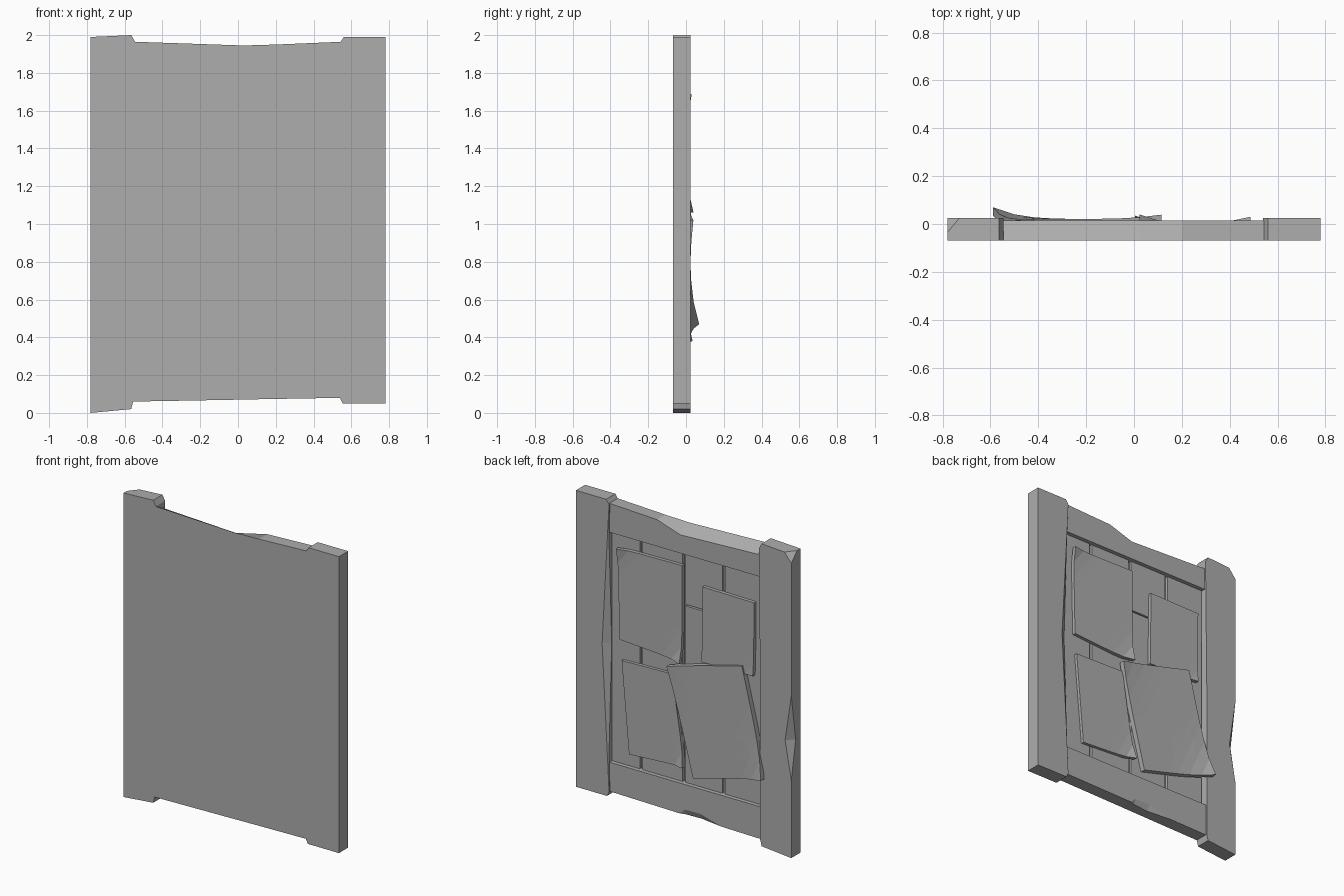
import bpy
import bmesh

cube = bpy.data.objects.get("Cube")
if cube:
    bpy.data.objects.remove(cube)

GREY = (0.42, 0.42, 0.42, 1)
grey = bpy.data.materials.new("mid grey")
grey.use_nodes = True
grey.diffuse_color = GREY
grey.node_tree.nodes["Principled BSDF"].inputs["Base Color"].default_value = GREY

FRONT, BACK, RAIL_BACK = -0.07, 0.025, 0.015
INNER, OUTER = 0.555, 0.78
FLOOR = -0.03
LOW, HIGH = 0.27, 1.775


def finish(bm, name):
    bmesh.ops.remove_doubles(bm, verts=bm.verts, dist=0.0005)
    bmesh.ops.recalc_face_normals(bm, faces=bm.faces)
    mesh = bpy.data.meshes.new(name)
    bm.to_mesh(mesh)
    bm.free()
    mesh.materials.append(grey)
    obj = bpy.data.objects.new(name, mesh)
    bpy.context.collection.objects.link(obj)


def loft(name, rings):
    """Skin a closed solid through rings with equal point counts."""
    bm = bmesh.new()
    loops = [[bm.verts.new(p) for p in ring] for ring in rings]
    n = len(loops[0])
    for a, b in zip(loops, loops[1:]):
        for i in range(n):
            bm.faces.new((a[i], a[(i + 1) % n], b[(i + 1) % n], b[i]))
    bm.faces.new(loops[0])
    bm.faces.new(loops[-1])
    finish(bm, name)


def box(name, x0, x1, y0, y1, z0, z1):
    loft(name, [[(x0, y0, z), (x1, y0, z), (x1, y1, z), (x0, y1, z)] for z in (z0, z1)])


def rail(name, stations):
    """Each station: x, bottom, front top, back top, chip height and depth."""
    loft(name, [[(x, FRONT, b), (x, FRONT, tf), (x, RAIL_BACK, tb),
                 (x, RAIL_BACK, b + h), (x, RAIL_BACK - d, b)]
                for x, b, tf, tb, h, d in stations])


# Right post: chipped outer edge and top corner, slanted ends
def right_ring(z, z_in, width, depth, inner=-INNER):
    return [(-OUTER, FRONT, z), (inner, FRONT, z_in), (inner, BACK, z_in),
            (-OUTER + width, BACK, z), (-OUTER, BACK - depth, z)]


loft("right_post", [
    right_ring(0.0, 0.02, 0, 0, -0.565), right_ring(0.05, 0.06, 0, 0),
    right_ring(0.51, 0.51, 0, 0), right_ring(0.76, 0.76, 0.045, 0.045),
    right_ring(1.06, 1.06, 0, 0), right_ring(1.93, 1.965, 0, 0, -0.545),
    right_ring(1.99, 2.0, 0.05, 0.06, -0.565)])


# Left post: inner back edge worn away along the middle
def left_ring(z, inner, width, depth):
    return [(OUTER, FRONT, z), (OUTER, BACK, z), (inner + width, BACK, z),
            (inner, BACK - depth, z), (inner, FRONT, z)]


loft("left_post", [
    left_ring(0.05, 0.555, 0, 0), left_ring(0.08, 0.54, 0, 0),
    left_ring(0.28, 0.545, 0.005, 0.005), left_ring(1.04, 0.545, 0.045, 0.035),
    left_ring(1.78, 0.545, 0.005, 0.005), left_ring(1.96, 0.54, 0, 0),
    left_ring(1.99, 0.56, 0, 0)])

# Rails between the posts, with worn outer edges
rail("top_rail", [
    (-INNER, HIGH, 1.965, 1.92, 0, 0), (0.03, HIGH, 1.945, 1.895, 0, 0),
    (0.2, HIGH, 1.95, 1.95, 0, 0), (INNER, HIGH, 1.965, 1.965, 0, 0)])
rail("bottom_rail", [
    (-INNER, 0.06, LOW, LOW, 0, 0), (-0.27, 0.065, LOW, LOW, 0, 0),
    (-0.11, 0.068, LOW, LOW, 0.04, 0.02), (0.0, 0.07, LOW, LOW, 0.035, 0.012),
    (0.04, 0.071, LOW, LOW, 0, 0), (INNER, 0.08, LOW, LOW, 0, 0)])

# Backing and upright planks with narrow gaps
box("backing_panel", -INNER, INNER, FRONT, FLOOR, LOW, HIGH)
seams = [-INNER, -0.265, 0.022, 0.333, INNER]
GAP = 0.01
for i, (x0, x1) in enumerate(zip(seams, seams[1:])):
    spans = [(LOW, 1.425), (1.435, HIGH)] if i == 1 else [(LOW, HIGH)]
    for z0, z1 in spans:
        box("plank", x0 + GAP, x1 - GAP, FLOOR - 0.005, -0.012, z0, z1)


def sheet(name, corners, base, lifts, thickness, curl):
    """Corners run top left, top right, bottom right, bottom left seen from behind."""
    steps = 6
    bm = bmesh.new()
    (ax, az), (bx, bz), (cx, cz), (dx, dz) = corners
    grid = []
    for j in range(steps + 1):
        v = j / steps
        row = []
        for i in range(steps + 1):
            u = i / steps
            w = ((1 - u) * (1 - v), u * (1 - v), u * v, (1 - u) * v)
            x = w[0] * ax + w[1] * bx + w[2] * cx + w[3] * dx
            z = w[0] * az + w[1] * bz + w[2] * cz + w[3] * dz
            y = base + sum(l * k ** curl for l, k in zip(lifts, w))
            row.append(bm.verts.new((x, y, z)))
        grid.append(row)
    # Split each cell across the curl so corners fold as triangles
    for r, s in zip(grid, grid[1:]):
        for i in range(steps):
            bm.faces.new((r[i], r[i + 1], s[i]))
            bm.faces.new((r[i + 1], s[i + 1], s[i]))
    # Thicken toward the planks
    made = bmesh.ops.extrude_face_region(bm, geom=bm.faces[:])
    for item in made["geom"]:
        if isinstance(item, bmesh.types.BMVert):
            item.co.y -= thickness
    finish(bm, name)


# Four sheets with lifted corners
sheet("upper_left_sheet", [(0.487, 1.687), (0.022, 1.695), (0.022, 1.06), (0.475, 1.09)],
      0.01, (0.02, 0, 0.03, 0), 0.025, 9)
sheet("upper_right_sheet", [(-0.127, 1.595), (-0.5, 1.59), (-0.495, 1.11), (-0.12, 1.10)],
      0.01, (0, 0, 0.008, 0), 0.025, 9)
sheet("lower_left_sheet", [(0.46, 0.955), (0.097, 0.965), (0.005, 0.38), (0.407, 0.355)],
      0.008, (0, 0, 0.027, 0), 0.025, 9)
sheet("lower_right_sheet", [(0.115, 1.02), (-0.419, 1.16), (-0.59, 0.47), (-0.065, 0.33)],
      0.021, (0.018, 0, 0.049, 0), 0.035, 5)
